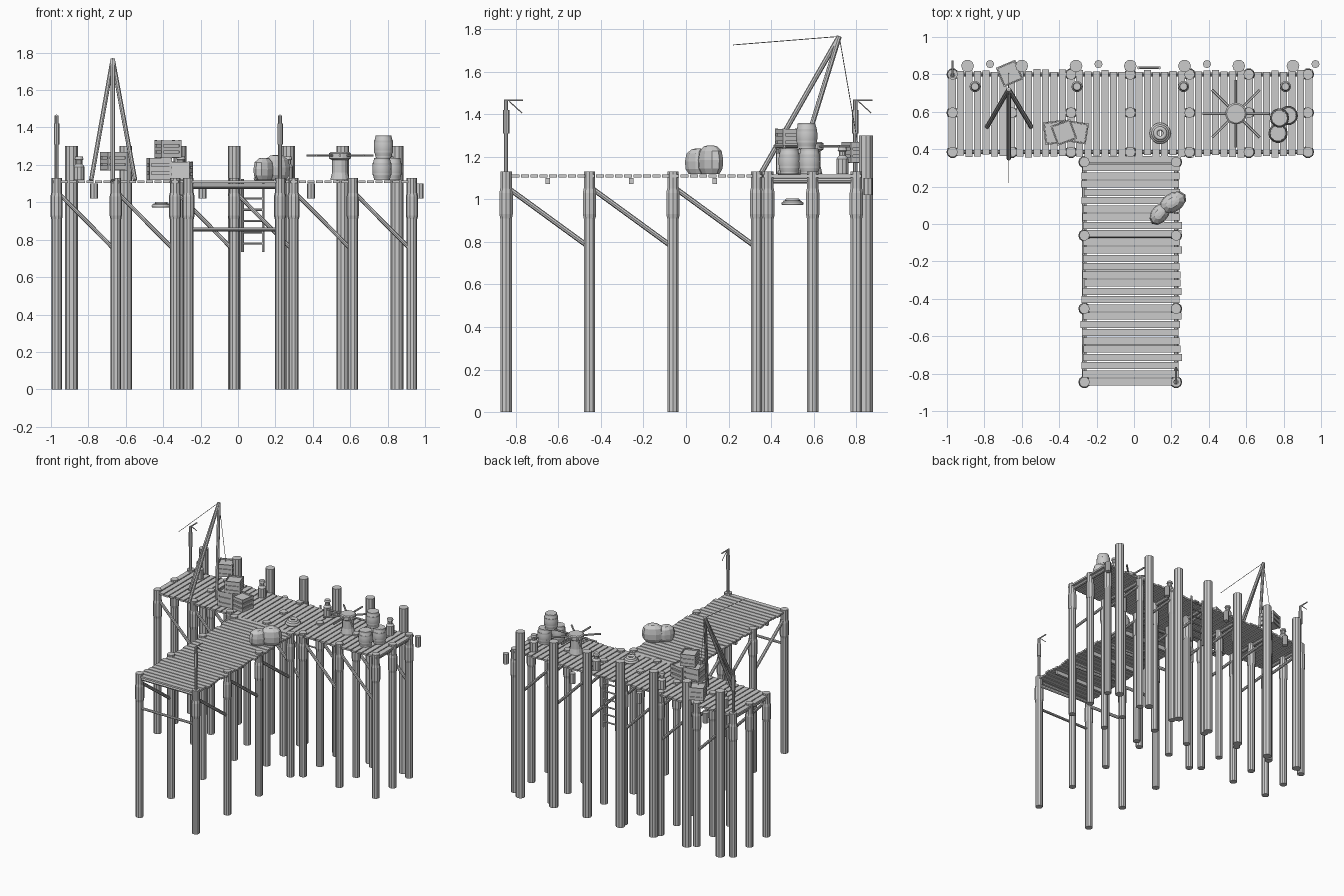
import bpy, math, random
from mathutils import Vector, Matrix

random.seed(4)
if "Cube" in bpy.data.objects:
    bpy.data.objects.remove(bpy.data.objects["Cube"])

grey = bpy.data.materials.new("weathered grey")
grey.use_nodes = True
grey.diffuse_color = (0.6, 0.6, 0.6, 1)
grey.node_tree.nodes["Principled BSDF"].inputs["Base Color"].default_value = (0.6, 0.6, 0.6, 1)


def add(name, verts, faces, smooth=False):
    mesh = bpy.data.meshes.new(name)
    mesh.from_pydata(verts, [], faces)
    mesh.materials.append(grey)
    ob = bpy.data.objects.new(name, mesh)
    bpy.context.collection.objects.link(ob)
    if smooth:
        for p in mesh.polygons:
            p.use_smooth = len(p.vertices) == 4
    return ob


def lathe(name, x, y, profile, sides=10, smooth=False):
    """Turned shape from (radius, height) pairs, capped at both ends."""
    verts, faces = [], []
    for r, z in profile:
        for i in range(sides):
            a = math.tau * i / sides
            verts.append((x + r * math.cos(a), y + r * math.sin(a), z))
    for k in range(len(profile) - 1):
        for i in range(sides):
            j = (i + 1) % sides
            faces.append((k * sides + i, k * sides + j, (k + 1) * sides + j, (k + 1) * sides + i))
    faces.append(tuple(reversed(range(sides))))
    faces.append(tuple(range(len(verts) - sides, len(verts))))
    return add(name, verts, faces, smooth)


def pole(name, a, b, r, sides=8):
    a, b = Vector(a), Vector(b)
    ob = lathe(name, 0, 0, [(r, 0), (r, (b - a).length)], sides)
    turn = (b - a).to_track_quat('Z', 'Y').to_matrix().to_4x4()
    ob.data.transform(Matrix.Translation(a) @ turn)
    return ob


def box(name, center, size, turn=0.0, tilt=0.0):
    verts = [(sx * size[0] / 2, sy * size[1] / 2, sz * size[2] / 2)
             for sx in (-1, 1) for sy in (-1, 1) for sz in (-1, 1)]
    faces = [(0, 1, 3, 2), (4, 6, 7, 5), (0, 4, 5, 1), (2, 3, 7, 6), (0, 2, 6, 4), (1, 5, 7, 3)]
    ob = add(name, verts, faces)
    ob.data.transform(Matrix.Translation(center) @ Matrix.Rotation(turn, 4, 'Z')
                      @ Matrix.Rotation(tilt, 4, 'X'))
    return ob


def ring(name, x, y, z, major, minor):
    sides, tube = 16, 6
    verts, faces = [], []
    for i in range(sides):
        a = math.tau * i / sides
        for j in range(tube):
            b = math.tau * j / tube
            r = major + minor * math.cos(b)
            verts.append((x + r * math.cos(a), y + r * math.sin(a), z + minor * math.sin(b)))
            i2, j2 = (i + 1) % sides, (j + 1) % tube
            faces.append((i * tube + j, i2 * tube + j, i2 * tube + j2, i * tube + j2))
    return add(name, verts, faces, True)


DECK = 1.118
STEM_X = (-0.265, 0.225)
STEM_Y = [-0.845 + 0.392 * i for i in range(4)]
HEAD_X = [-0.97 + 0.3167 * i for i in range(7)]
HEAD_Y = (0.385, 0.595, 0.80)


def pile(x, y):
    lathe("pile", x, y, [(0.028, 0), (0.028, 1.13)], 10)
    lathe("pile_lashing", x, y, [(0.029, 0.91), (0.033, 0.93), (0.033, 1.03), (0.029, 1.05)], 10)


# Support piles with lashings
for x in STEM_X:
    for y in STEM_Y:
        pile(x, y)
for x in HEAD_X:
    for y in HEAD_Y:
        pile(x, y)

# Tall mooring piles and hanging fenders along the back
for i in range(7):
    lathe("mooring_pile", -0.89 + 0.29 * i, 0.845, [(0.034, 0), (0.034, 1.3)], 10)
for i in range(4):
    fx = -0.77 + 0.58 * i
    lathe("fender", fx, 0.855, [(0.022, 1.02), (0.022, 1.10)], 8)

# Deck planks, slightly uneven in length
for i in range(28):
    box("stem_plank", (-0.015 + random.uniform(-0.008, 0.008), -0.845 + 0.0441 * i, 1.109),
        (0.52 + random.uniform(-0.008, 0.012), 0.037, 0.014))
for i in range(43):
    box("head_plank", (-0.972 + 0.0454 * i, 0.591 + random.uniform(-0.005, 0.005), 1.109),
        (0.038, 0.455 + random.uniform(-0.008, 0.012), 0.014))

# Beams and braces under the stem
for y in STEM_Y:
    pole("stem_beam", (STEM_X[0], y, 1.088), (STEM_X[1], y, 1.088), 0.013)
pole("stem_low_beam", (STEM_X[0], STEM_Y[0], 0.855), (STEM_X[1], STEM_Y[0], 0.855), 0.01)
for y0, y1 in zip(STEM_Y, STEM_Y[1:]):
    ym = (y0 + y1) / 2
    box("stem_joist", (-0.02, ym, 1.086), (0.48, 0.02, 0.03))
    for x in STEM_X:
        pole("stem_brace", (x, y0 + 0.02, 1.045), (x, y1 - 0.015, 0.785), 0.012)

# Beams and braces under the head
for x in HEAD_X:
    pole("head_beam", (x, HEAD_Y[0], 1.088), (x, HEAD_Y[2], 1.088), 0.013)
for x0, x1 in zip(HEAD_X, HEAD_X[1:]):
    for y in (HEAD_Y[0], HEAD_Y[2]):
        pole("head_brace", (x0 + 0.02, y, 1.04), (x1 - 0.015, y, 0.755), 0.011)

# Ladder at the back
for x in (0.025, 0.135):
    pole("ladder_rail", (x, 0.835, 0.735), (x, 0.835, 1.125), 0.008)
for i in range(6):
    z = 0.78 + 0.06 * i
    pole("ladder_rung", (0.025, 0.835, z), (0.135, 0.835, z), 0.006)

# Tripod hoist with ropes
apex = (-0.67, 0.72, 1.765)
for foot in ((-0.785, 0.52, DECK), (-0.55, 0.52, DECK), (-0.67, 0.35, DECK)):
    pole("hoist_leg", foot, apex, 0.012)
pole("hoist_stay_rope", apex, (-0.67, 0.22, 1.725), 0.002, 5)
pole("hoist_load_rope", apex, (-0.67, 0.805, 1.27), 0.002, 5)


def crate(x, y, z0, w, h, turn):
    """Slatted crate: core, corner posts, boards around each side, open rim."""
    box("crate_core", (x, y, z0 + h * 0.44), (w * 0.88, w * 0.88, h * 0.88), turn)
    spin = Matrix.Rotation(turn, 3, 'Z')
    for k in range(4):
        face = Matrix.Rotation(turn + k * math.pi / 2, 3, 'Z')
        c = face @ Vector((w * 0.46, w * 0.46, 0))
        box("crate_post", (x + c.x, y + c.y, z0 + h / 2), (w * 0.1, w * 0.1, h), turn)
        d = face @ Vector((0, w * 0.48, 0))
        for t in (0.14, 0.5, 0.86):
            box("crate_slat", (x + d.x, y + d.y, z0 + h * t), (w, w * 0.06, h * 0.24),
                turn + k * math.pi / 2)


crate(-0.42, 0.49, DECK, 0.12, 0.12, 0.12)
crate(-0.305, 0.49, DECK, 0.11, 0.10, -0.16)
crate(-0.375, 0.49, 1.238, 0.11, 0.095, 0.35)
crate(-0.665, 0.805, 1.17, 0.11, 0.10, 0.4)


# Barrels
def barrel(x, y, z0):
    h, r = 0.12, 0.052
    curve = [(r * (0.78 + 0.22 * math.sin(math.pi * t / 6)), z0 + h * t / 6) for t in range(7)]
    lathe("barrel", x, y, curve, 14, True)
    for t in (0.05, 0.28, 0.72, 0.95):
        rr = r * (0.80 + 0.22 * math.sin(math.pi * t))
        lathe("barrel_hoop", x, y, [(rr, z0 + h * t - 0.005), (rr, z0 + h * t + 0.005)], 14, True)


barrel(0.77, 0.485, DECK)
barrel(0.825, 0.58, DECK)
barrel(0.778, 0.567, DECK + 0.12)

# Capstan with radial bars
lathe("capstan_drum", 0.545, 0.59, [(0.052, DECK), (0.042, 1.16), (0.042, 1.225), (0.058, 1.235),
                                    (0.058, 1.262), (0.05, 1.268)], 14)
for i in range(8):
    a = math.tau * i / 8
    tip = (0.545 + 0.18 * math.cos(a), 0.59 + 0.18 * math.sin(a), 1.25)
    pole("capstan_bar", (0.545, 0.59, 1.25), tip, 0.007, 6)

# Rope coils, on the deck and below it
for k in range(3):
    ring("rope_coil", 0.14, 0.485, DECK + 0.008 + 0.011 * k, 0.046 - 0.01 * k, 0.011)
    ring("lower_coil", -0.41, 0.50, 0.98 + 0.008 * k, 0.045 - 0.009 * k, 0.008)


# Stuffed sacks
def sack(x, y, rx, ry, h, turn):
    ob = lathe("sack", 0, 0, [(0.7, 0), (0.95, 0.2), (1, 0.5), (0.88, 0.8), (0.5, 0.97), (0.2, 1)], 10)
    ob.data.transform(Matrix.Translation((x, y, DECK)) @ Matrix.Rotation(turn, 4, 'Z')
                      @ Matrix.Diagonal((rx, ry, h, 1)))


sack(0.138, 0.055, 0.068, 0.046, 0.12, 0.9)
sack(0.207, 0.115, 0.08, 0.052, 0.135, 0.55)

# Mooring bollards
for x in (-0.85, -0.305, 0.265, 0.81):
    lathe("bollard", x, 0.735, [(0.03, DECK), (0.03, 1.19), (0.018, 1.205), (0.018, 1.225),
                                (0.024, 1.23), (0.02, 1.245)], 10)

# Lamp posts with outward arms
for x, y in ((-0.97, 0.795), (0.225, -0.845)):
    pole("lamp_post", (x, y, 1.11), (x, y, 1.465), 0.010)
    lathe("lamp_post_collar", x, y, [(0.015, 1.31), (0.015, 1.42)], 8)
    pole("lamp_arm", (x, y - 0.01, 1.465), (x, y + 0.08, 1.465), 0.005, 6)
    pole("lamp_strut", (x, y + 0.015, 1.46), (x, y + 0.075, 1.405), 0.003, 6)
